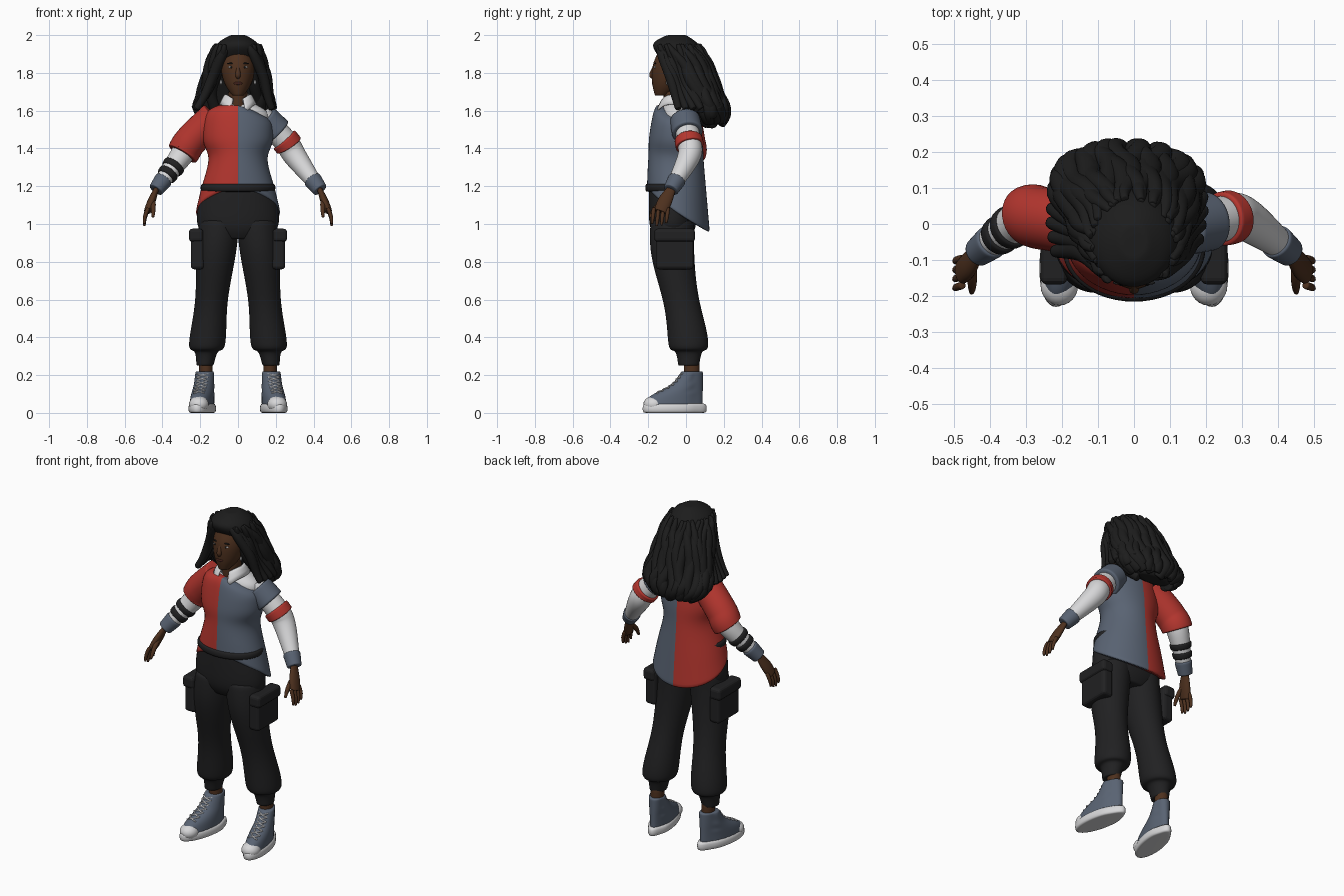
import bpy, bmesh, random
from math import sin, cos, pi, radians
from mathutils import Vector

random.seed(4)
if "Cube" in bpy.data.objects:
    bpy.data.objects.remove(bpy.data.objects["Cube"])

SIDES = (("left", 1), ("right", -1))


def material(name, *rgb):
    mat = bpy.data.materials.new(name)
    mat.use_nodes = True
    mat.diffuse_color = (*rgb, 1)
    shader = mat.node_tree.nodes["Principled BSDF"]
    shader.inputs["Base Color"].default_value = (*rgb, 1)
    shader.inputs["Roughness"].default_value = .9
    return mat


SKIN = material("brown skin", .075, .03, .013)
HAIR = material("black hair", .012, .012, .012)
CLOTH = material("charcoal cloth", .015, .015, .016)
RED = material("red cloth", .46, .037, .028)
SLATE = material("slate cloth", .1, .125, .17)
WHITE = material("white cloth", .68, .68, .69)
LIP = material("dark lips", .055, .016, .011)


def finish(name, bm, materials, rule=None, smooth=True):
    """Turn the bmesh into an object, coloured by a rule on face centres."""
    bmesh.ops.recalc_face_normals(bm, faces=bm.faces)
    for face in bm.faces:
        face.smooth = smooth
        if rule:
            face.material_index = rule(face.calc_center_median())
    mesh = bpy.data.meshes.new(name)
    bm.to_mesh(mesh)
    bm.free()
    for mat in materials:
        mesh.materials.append(mat)
    obj = bpy.data.objects.new(name, mesh)
    bpy.context.collection.objects.link(obj)
    if smooth:
        subdivision = obj.modifiers.new("smooth", "SUBSURF")
        subdivision.levels = subdivision.render_levels = 1
    return obj


def spline(keys, steps=4):
    """Smooth curve through the keys, for tuples of any length."""
    keys = [Vector(key) for key in keys]
    padded = [keys[0]] + keys + [keys[-1]]
    curve = []
    for before, start, end, after in zip(padded, padded[1:], padded[2:], padded[3:]):
        for step in range(steps):
            t = step / steps
            bend_in, bend_out = (end - before) / 2, (after - start) / 2
            curve.append(start + bend_in * t + (3 * (end - start) - 2 * bend_in - bend_out) * t ** 2
                         + (2 * (start - end) + bend_in + bend_out) * t ** 3)
    return curve + [keys[-1]]


def inset(ring):
    centre = sum(ring, Vector((0, 0, 0))) / len(ring)
    return [centre.lerp(point, .8) for point in ring]


def loft(name, groups, *materials, rule=None):
    """Skin each group of rings into a closed tube with soft ends."""
    bm = bmesh.new()
    for rings in groups:
        rings = [inset(rings[0]), *rings, inset(rings[-1])]
        rows = [[bm.verts.new(point) for point in ring] for ring in rings]
        for low, high in zip(rows, rows[1:]):
            for i in range(len(low)):
                bm.faces.new((low[i - 1], low[i], high[i], high[i - 1]))
        bm.faces.new(rows[0])
        bm.faces.new(rows[-1])
    return finish(name, bm, materials, rule)


def ellipse(z, x, y, width, depth, count=24):
    angles = [2 * pi * i / count for i in range(count)]
    return [Vector((x + width * cos(a), y + depth * sin(a), z)) for a in angles]


def tube(keys, side=1, flat=1, count=12):
    """Round rings along a path of x, y, z, radius."""
    points = [Vector((side * key[0], key[1], key[2])) for key in keys]
    rings = []
    for i, (point, key) in enumerate(zip(points, keys)):
        along = points[min(i + 1, len(points) - 1)] - points[max(i - 1, 0)]
        across = along.cross(Vector((0, 1, 0))).normalized()
        up = across.cross(along).normalized()
        angles = [2 * pi * k / count for k in range(count)]
        rings.append([point + key[3] * (up * cos(a) + across * flat * sin(a)) for a in angles])
    return rings


def solid(name, location, size, mat, round_shape=True):
    """An ellipsoid, or a softened box."""
    bm = bmesh.new()
    if round_shape:
        bmesh.ops.create_uvsphere(bm, u_segments=12, v_segments=8, radius=1)
    else:
        bmesh.ops.create_cube(bm, size=1)
    bmesh.ops.scale(bm, vec=size, verts=bm.verts)
    bmesh.ops.translate(bm, vec=location, verts=bm.verts)
    obj = finish(name, bm, [mat], smooth=round_shape)
    if not round_shape:
        bevel = obj.modifiers.new("soft edges", "BEVEL")
        bevel.width, bevel.segments = .018, 3


# Head, neck and face
skull = spline([(1.68, -.13, .03, .035), (1.75, -.09, .075, .09), (1.85, -.07, .09, .105), (1.96, -.06, .05, .06)])
loft("head", [[ellipse(z, 0, y, w, d) for z, y, w, d in skull]], SKIN)
loft("neck", [[ellipse(z, 0, -.06, .05, .06) for z in (1.56, 1.65, 1.74)]], SKIN)
loft("nose", [tube(spline([(0, -.165, 1.84, .007), (0, -.181, 1.79, .015), (0, -.17, 1.775, .01)]))], SKIN)
solid("lips", (0, -.172, 1.745), (.025, .01, .01), LIP)
for label, s in SIDES:
    solid(label + "_eye", (s * .036, -.164, 1.83), (.016, .006, .006), WHITE)
    solid(label + "_iris", (s * .036, -.169, 1.83), (.006, .003, .006), HAIR)
    solid(label + "_eyebrow", (s * .038, -.163, 1.85), (.022, .006, .004), HAIR)
    solid(label + "_earring", (s * .09, -.1, 1.75), (.006, .006, .014), WHITE)

# Hair: a full volume overlaid with wavy locks
volume = spline([(2, -.05, .04, .05), (1.95, -.055, .115, .125), (1.85, 0, .145, .12),
                 (1.7, .065, .175, .105), (1.6, .115, .195, .1), (1.53, .14, .1, .04)], 3)
loft("hair_volume", [[ellipse(z, (z - 2) / 20, y, w, d) for z, y, w, d in volume]], HAIR)
locks = []
for k in range(30):
    angle = radians(-50 + 280 * k / 29)
    phase = random.uniform(0, 6)
    path = []
    for j, (z, y, w, d) in enumerate(volume[3:random.randint(13, 16)]):
        swell = .97 + .05 * sin(j * 1.3 + phase)
        turn = angle + .13 * sin(j * .8 + phase)
        path.append((w * swell * cos(turn) + (z - 2) / 20, y + d * swell * sin(turn), z, .012 + .022 * min(j / 4, 1)))
    locks.append(tube(path, count=8))
loft("hair_locks", locks, HAIR)
side_locks = []
for label, s in SIDES:
    for k in range(4):
        back = k * .02
        end, front = (.185, -.04) if s > 0 else (.225, -.075)
        path = spline([(-.01, back - .13, 1.965, .02), (.085, back - .13, 1.905, .028),
                       (.13, back - .08, 1.77, .03), (end, back * 2 + front, 1.61, .02)])
        waved = [(x + .008 * sin(j + k), y, z, r) for j, (x, y, z, r) in enumerate(path)]
        side_locks.append(tube(waved, s, count=8))
loft("side_locks", side_locks, HAIR)

# Two-tone top: the hem dips at the back, the neckline slips off the left shoulder
body = []
for drop, w, d in spline([(0, .1, .1), (.1, .17, .12), (.4, .188, .143), (.6, .157, .148), (.85, .2, .16), (1, .228, .168)]):
    middle = .015 * drop ** 3 - .055
    ring = ellipse(1.63 - .43 * drop, 0, middle, w, d)
    for point in ring:
        behind = max(0, .5 + (point.y - middle) / d / 2)
        point.z -= .25 * drop ** 3 * behind ** .75
        point.z -= .35 * max(point.x, 0) * max(0, 1 - drop * 4)
    body.append(ring)
loft("two_tone_top", [body], RED, SLATE, rule=lambda centre: int(centre.x > 0))
yoke = spline([(1.5, .15, .09), (1.59, .16, .09), (1.65, .06, .065)])
loft("undershirt", [[ellipse(z, 0, -.04, w, d) for z, w, d in yoke]], WHITE)

# Folded shirt collar, open at the throat
bm = bmesh.new()
rows = []
for radius, z, tip in ((.06, 1.655, 0), (.062, 1.695, 0), (.08, 1.68, .01), (.1, 1.635, .035)):
    row = []
    for i in range(17):
        angle = radians(-68 + 316 * i / 16)
        front = max(0, -sin(angle)) ** 4
        spread = radius + tip * .3
        row.append(bm.verts.new((radius * cos(angle), spread * sin(angle) - .06, z - (tip + .03) * front)))
    rows.append(row)
for low, high in zip(rows, rows[1:]):
    for i in range(len(low) - 1):
        bm.faces.new((low[i], low[i + 1], high[i + 1], high[i]))
collar = finish("shirt_collar", bm, [WHITE])
collar.modifiers.new("thickness", "SOLIDIFY").thickness = .006

# Arms: every sleeve, band and cuff is a stretch of one arm path
arm = spline([(.12, -.01, 1.57, .062), (.25, .015, 1.44, .065), (.305, .015, 1.355, .062), (.435, -.08, 1.18, .034)], 16)


def sleeve(name, side, start, end, thickness, mat):
    last = len(arm) - 1
    stretch = arm[round(start * last):round(end * last) + 1]
    loft(name, [tube([(x, y, z, r + thickness) for x, y, z, r in stretch], side, count=16)], mat)


for label, s in SIDES:
    sleeve(label + "_white_sleeve", s, 0, .95, 0, WHITE)
    sleeve(label + "_cuff", s, .87, 1, .007, SLATE)
    # Hand
    digits = [tube(spline([(.43, -.075, 1.19, .024), (.458, -.112, 1.12, .04), (.48, -.135, 1.065, .036)]), s, .55)]
    for k in range(4):
        y = k * .025 - .17
        reach = .1 - .012 * abs(k - 1.3)
        digits.append(tube([(.475, y, 1.085, .012), (.497, y - .006, 1.085 - reach * .6, .012),
                            (.495, y - .01, 1.085 - reach, .007)], s, count=8))
    digits.append(tube([(.45, -.12, 1.125, .016), (.448, -.17, 1.08, .015), (.45, -.19, 1.035, .008)], s, count=8))
    loft(label + "_hand", digits, SKIN)
sleeve("slipped_left_sleeve", 1, .06, .23, .02, SLATE)
sleeve("red_arm_band", 1, .32, .44, .012, RED)
sleeve("puffed_right_sleeve", -1, 0, .62, .024, RED)
for start in (.74, .81):
    sleeve("dark_wrist_band", -1, start, start + .05, .008, CLOTH)

# Trousers
seat = spline([(.92, .14, .09), (1, .22, .125), (1.2, .195, .128)])
loft("trouser_seat", [[ellipse(z, 0, -.07, w, d) for z, w, d in seat]], CLOTH)
loft("waistband", [[ellipse(z, 0, -.07, .2, .147) for z in (1.17, 1.19, 1.215)]], CLOTH)
for label, s in SIDES:
    leg = spline([(.25, .045), (.32, .06), (.34, .09), (.4, .097), (.6, .087), (.85, .106), (1.02, .107)])
    rings = [ellipse(z, s * (.2 - z / 10), .045 * cos(5 * z - 1.5) - .03, w, w + .01) for z, w in leg]
    loft(label + "_trouser_leg", [rings], CLOTH)
    solid(label + "_cargo_pocket", (s * .215, -.06, .86), (.07, .2, .2), CLOTH, False)
    solid(label + "_pocket_flap", (s * .222, -.06, .94), (.075, .215, .07), CLOTH, False)
    loft(label + "_ankle", [[ellipse(z, s * .17, .03, .036, .042) for z in (.16, .22, .28)]], SKIN)


# High-top shoes, toes turned out
def toe_out(y):
    return .175 + (.03 - y) * .16


for label, s in SIDES:
    sole = [ellipse(z, 0, -.06, .069 - trim, .172 - trim) for z, trim in ((0, .01), (.005, 0), (.04, 0), (.05, .01))]
    profile = spline([(.04, .16), (.09, .14), (.15, .085), (.22, .057)])
    upper = [ellipse(z, 0, .09 - d, .045 + d / 10, d) for z, d in profile]
    for ring in sole + upper:
        for point in ring:
            narrow = .85 if point.y > .03 else 1
            point.x = s * (toe_out(point.y) + point.x * narrow)
    loft(label + "_sole", [sole], WHITE)
    loft(label + "_shoe", [upper], SLATE)
    solid(label + "_toe_cap", (s * toe_out(-.17), -.17, .045), (.056, .06, .045), WHITE)
    laces = []
    for (z, d), (next_z, next_d) in zip(profile[5:], profile[6:-1]):
        y, next_y = .09 - 2 * d, .09 - 2 * next_d
        x, middle = toe_out(y), (y + next_y) / 2
        for way in (-1, 1):
            laces.append(tube([(x - way * .03, y + .014, z, .005), (x, middle - .004, (z + next_z) / 2, .005),
                               (x + way * .03, next_y + .014, next_z, .005)], s, count=6))
    loft(label + "_laces", laces, WHITE)
